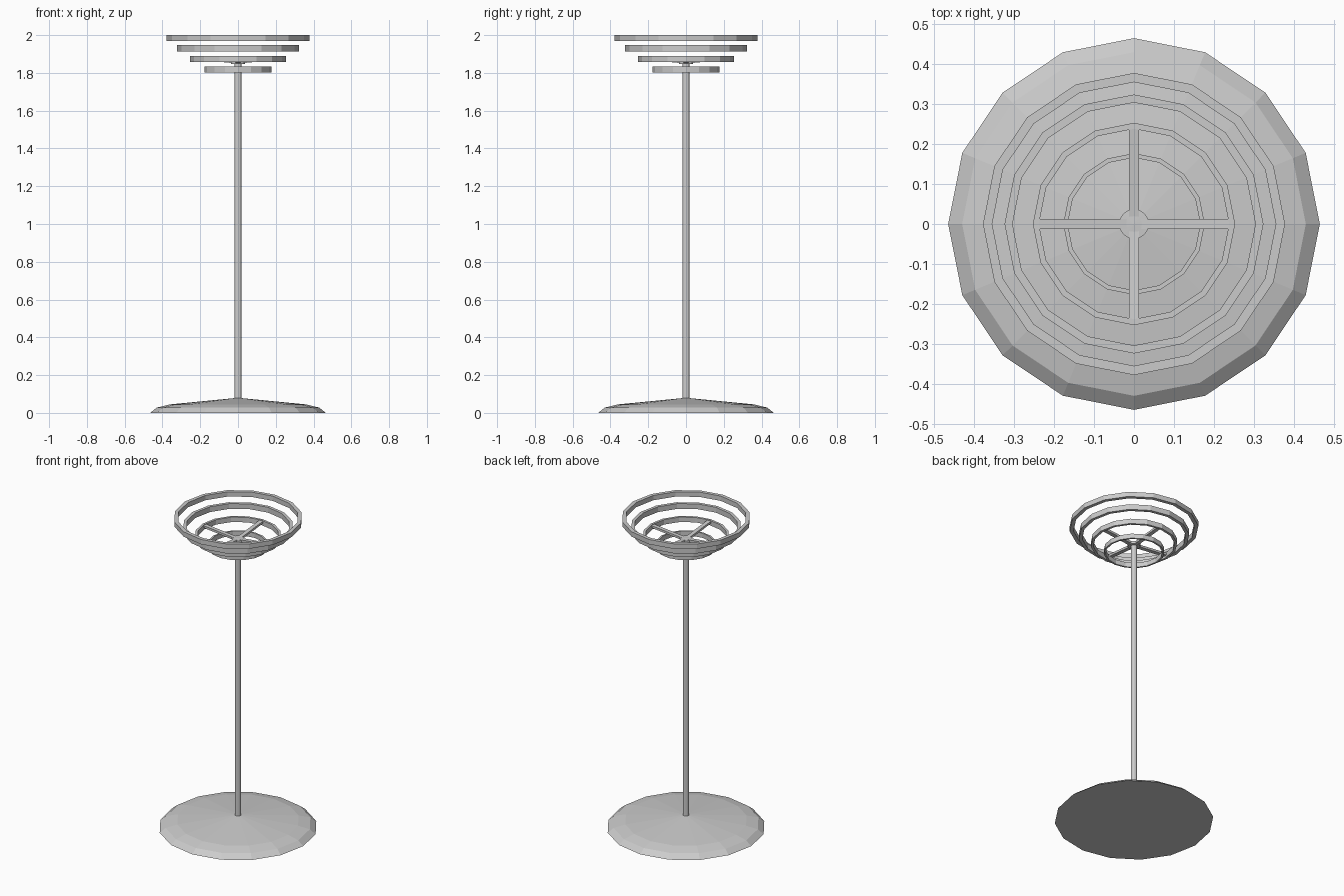
import bpy, bmesh, math

if "Cube" in bpy.data.objects:
    bpy.data.objects.remove(bpy.data.objects["Cube"])

grey = bpy.data.materials.new("light grey")
grey.diffuse_color = (0.6, 0.6, 0.6, 1)
grey.use_nodes = True
grey.node_tree.nodes["Principled BSDF"].inputs["Base Color"].default_value = grey.diffuse_color


def finish(bm, name):
    bmesh.ops.remove_doubles(bm, verts=bm.verts, dist=1e-5)
    bmesh.ops.recalc_face_normals(bm, faces=bm.faces)
    me = bpy.data.meshes.new(name)
    bm.to_mesh(me)
    bm.free()
    me.materials.append(grey)
    ob = bpy.data.objects.new(name, me)
    bpy.context.collection.objects.link(ob)
    return ob


def lathe(name, profile, sides=16, closed=False):
    """Revolve (radius, z) points around z, first corner on +x."""
    bm = bmesh.new()
    loops = []
    for r, z in profile:
        if r == 0:
            loops.append([bm.verts.new((0, 0, z))] * sides)
        else:
            loops.append([bm.verts.new((r * math.cos(2 * math.pi * i / sides),
                                        r * math.sin(2 * math.pi * i / sides), z))
                          for i in range(sides)])
    pairs = list(zip(loops, loops[1:]))
    if closed:
        pairs.append((loops[-1], loops[0]))
    for a, b in pairs:
        for i in range(sides):
            j = (i + 1) % sides
            bm.faces.new(list(dict.fromkeys((a[i], a[j], b[j], b[i]))))
    return finish(bm, name)


# Weighted foot and pole
lathe("base", [(0, 0), (0.465, 0), (0.43, 0.028), (0.36, 0.045), (0, 0.08)])
lathe("pole", [(0, 0.03), (0.019, 0.03), (0.019, 1.852), (0, 1.852)], 12)

# Stepped rings of the bowl shade: outer radius, inner radius, bottom, top
rings = [(0.378, 0.355, 1.969, 2.0), (0.324, 0.304, 1.913, 1.947),
         (0.253, 0.238, 1.858, 1.89), (0.177, 0.166, 1.803, 1.833)]
for n, (ro, ri, z0, z1) in enumerate(rings):
    lathe(f"shade_ring_{n + 1}", [(ro, z0), (ro, z1), (ri, z1), (ri, z0)], closed=True)

# Hub cap on top of the pole
lathe("hub", [(0, 1.848), (0.037, 1.848), (0.037, 1.864), (0, 1.866)])

# Four spokes rising slightly from the hub to the third ring
for n in range(4):
    a = n * math.pi / 2
    bm = bmesh.new()
    bmesh.ops.create_cube(bm, size=1)
    for v in bm.verts:
        d = 0.01 if v.co.x < 0 else 0.24
        w = v.co.y * 0.026
        z = 1.849 + 0.1 * d + (v.co.z + 0.5) * 0.014
        v.co = (d * math.cos(a) - w * math.sin(a), d * math.sin(a) + w * math.cos(a), z)
    finish(bm, f"spoke_{n + 1}")
